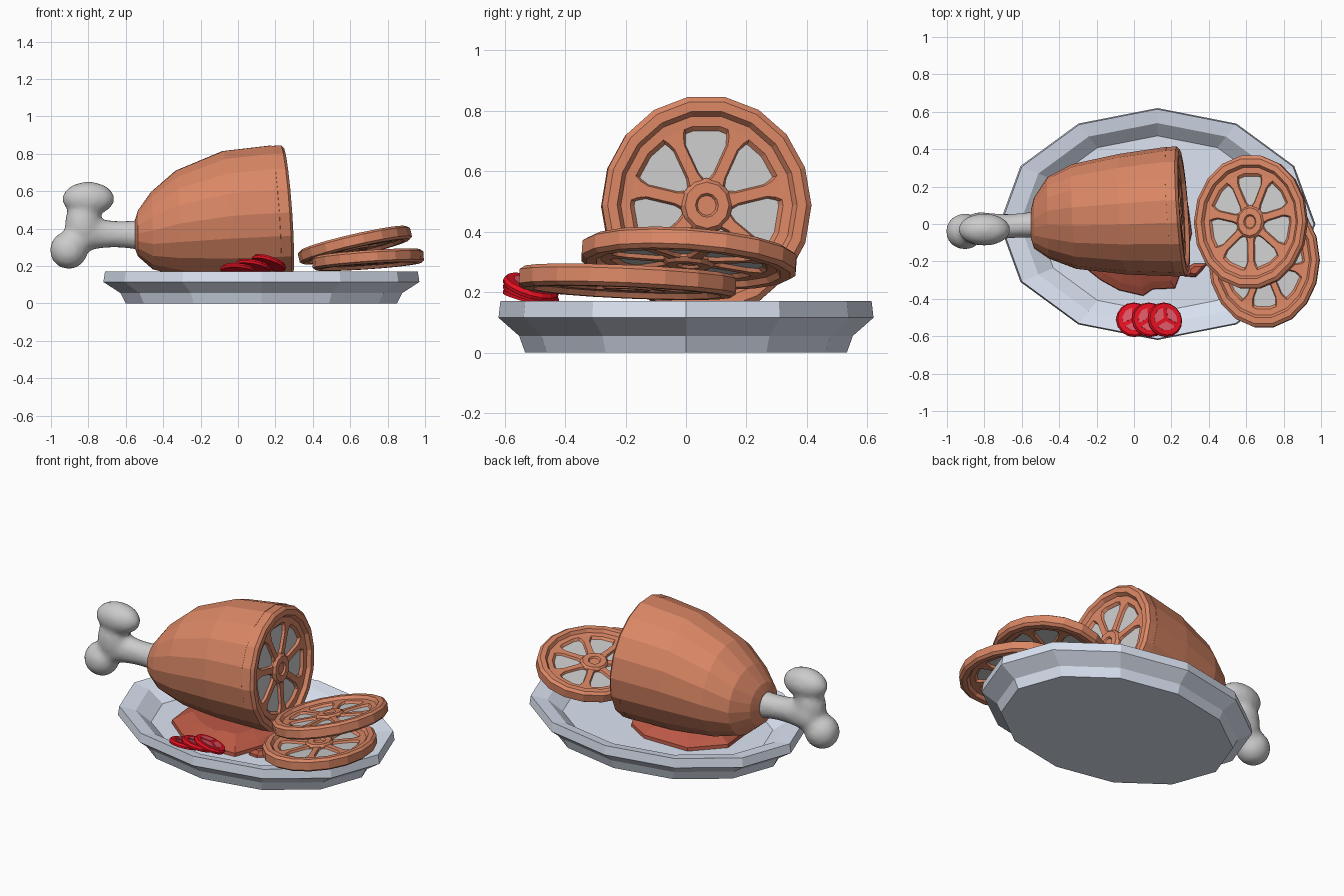
import bpy, bmesh, math
from mathutils import Vector, Matrix, Euler

if "Cube" in bpy.data.objects:
    bpy.data.objects.remove(bpy.data.objects["Cube"])

def mat(name, rgb):
    m = bpy.data.materials.new(name)
    m.diffuse_color = (*rgb, 1)
    m.use_nodes = True
    m.node_tree.nodes["Principled BSDF"].inputs["Base Color"].default_value = m.diffuse_color
    return m

MEAT = mat("meat", (0.70, 0.24, 0.13))
SAUCE = mat("sauce", (0.50, 0.10, 0.06))
CHINA = mat("china", (0.72, 0.78, 0.90))
RED = mat("tomato_red", (0.80, 0.005, 0.015))
PINK = mat("tomato_flesh", (0.75, 0.10, 0.14))

def add(name, verts, faces, material=None, matrix=Matrix()):
    me = bpy.data.meshes.new(name)
    me.from_pydata([matrix @ Vector(v) for v in verts], [], faces)
    bm = bmesh.new()
    bm.from_mesh(me)
    bmesh.ops.recalc_face_normals(bm, faces=bm.faces)
    bm.to_mesh(me)
    bm.free()
    if material:
        me.materials.append(material)
    ob = bpy.data.objects.new(name, me)
    bpy.context.collection.objects.link(ob)
    return ob

def loft(rings, closed=False):
    """Skin a list of rings; cap both ends unless the rings close on themselves."""
    n, k = len(rings[0]), len(rings)
    verts = [p for r in rings for p in r]
    faces = []
    for i in range(k if closed else k - 1):
        a, b = i * n, (i + 1) % k * n
        faces += [(a + j, a + (j + 1) % n, b + (j + 1) % n, b + j) for j in range(n)]
    if not closed:
        faces += [tuple(range(n)), tuple(range((k - 1) * n, k * n))]
    return verts, faces

def circle(rx, ry, z, n, cx=0, cy=0):
    return [(cx + rx * math.cos(2 * math.pi * i / n),
             cy + ry * math.sin(2 * math.pi * i / n), z) for i in range(n)]

def lathe(profile, n, closed=False, sx=1, sy=1):
    return loft([circle(r * sx, r * sy, z, n) for r, z in profile], closed)

def place(x, y, z, rx, ry, rz=0):
    return Matrix.Translation((x, y, z)) @ Euler([math.radians(a) for a in (rx, ry, rz)]).to_matrix().to_4x4()

# Oval plate
add("plate", *lathe([(0.858, 0), (0.89, 0.055), (1, 0.115), (0.99, 0.17),
                     (0.87, 0.155), (0.76, 0.09)], 12, sx=0.845, sy=0.62),
    CHINA, Matrix.Translation((0.125, 0, 0)))

# Wheel-shaped cut of meat: rim, hub, seven spokes and a pale disc
def wheel(name, m, sx, sy, h, start):
    s = m @ Matrix.Diagonal((sx, sy, h, 1))
    half = [(1, 0.65), (0.95, 1), (0.86, 1), (0.82, 0.5), (0.73, 0.45), (0.69, 0.1)]
    add(name + "_rim", *lathe(half + [(r, -z) for r, z in reversed(half)], 18, True), MEAT, s)
    hub = [(0.25, 0.35), (0.21, 0.75), (0.11, 0.75), (0.09, 0.5)]
    add(name + "_hub", *lathe(hub[::-1] + [(r, -z) for r, z in hub], 12), MEAT, s)
    add(name + "_disc", *lathe([(0.75, 0.1), (0.75, -0.1)], 18), None, s)
    outline = [(0.18, 0.10), (0.30, 0.065), (0.58, 0.065), (0.66, 0.10), (0.73, 0.16)]
    outline += [(r, -w) for r, w in reversed(outline)]
    verts, faces = [], []
    for k in range(7):
        a = math.radians(start) + k * 2 * math.pi / 7
        c, d = math.cos(a), math.sin(a)
        v, f = loft([[(r * c - w * t * d, r * d + w * t * c, z) for r, w in outline]
                     for z, t in ((-0.45, 0.75), (-0.1, 1), (0.1, 1), (0.45, 0.75))])
        faces += [tuple(i + len(verts) for i in q) for q in f]
        verts += v
    add(name + "_spokes", verts, faces, MEAT, s)

# Ham body: x, y min/max, z min/max, lean of each ring
stations = [(-0.55, -0.08, 0.08, 0.29, 0.45, 0), (-0.535, -0.13, 0.14, 0.25, 0.50, 0),
            (-0.46, -0.185, 0.25, 0.18, 0.60, 0.02), (-0.32, -0.24, 0.32, 0.14, 0.715, 0.04),
            (-0.06, -0.27, 0.375, 0.115, 0.82, 0.06), (0.20, -0.28, 0.413, 0.12, 0.85, 0.07)]
rings = []
for x, y0, y1, z0, z1, lean in stations:
    ring = circle((y1 - y0) / 2, (z1 - z0) / 2, 0, 18)
    rings.append([(x - lean * (u + v), (y0 + y1) / 2 + u, (z0 + z1) / 2 + v) for u, v, _ in ring])
add("ham_body", *loft(rings), MEAT)

# Cut face of the ham, facing along the leaning axis
axis = Vector((1, 0.07, 0.07)).normalized()
up = (Vector((0, 0, 1)) - axis * axis.z).normalized()
face = Matrix((up.cross(axis), up, axis)).transposed().to_4x4()
wheel("ham_face", Matrix.Translation((0.225, 0.067, 0.485)) @ face, 0.347, 0.365, 0.042, 13)

# Two slices leaning on the plate
wheel("lower_slice", place(0.695, -0.193, 0.234, -2.5, -4), 0.298, 0.364, 0.036, 40)
wheel("upper_slice", place(0.625, 0.01, 0.312, -4, -13), 0.308, 0.36, 0.036, 15)

# Bone: overlapping balls and a shaft fused by remeshing
bm = bmesh.new()
def ball(x, y, z, rx, ry, rz):
    bmesh.ops.create_icosphere(bm, subdivisions=3, radius=1,
        matrix=Matrix.Translation((x, y, z)) @ Matrix.Diagonal((rx, ry, rz, 1)))
ball(-0.80, -0.03, 0.560, 0.142, 0.088, 0.092)
ball(-0.905, -0.04, 0.285, 0.103, 0.098, 0.103)
ball(-0.83, -0.03, 0.42, 0.097, 0.085, 0.14)
for i in range(13):
    t = i / 12
    r = 0.074 + 0.022 * (2 * t - 1) ** 2
    ball(-0.82 + 0.36 * t, -0.02 + 0.02 * t, 0.375 - 0.01 * t, r, r * 0.9, r)
me = bpy.data.meshes.new("bone")
bm.to_mesh(me)
bm.free()
bone = bpy.data.objects.new("bone", me)
bpy.context.collection.objects.link(bone)
mod = bone.modifiers.new("fuse", 'REMESH')
mod.mode = 'VOXEL'
mod.voxel_size = 0.018
mod.use_smooth_shade = True
mod = bone.modifiers.new("soften", 'SMOOTH')
mod.factor, mod.iterations = 0.5, 8

# Sauce pool under the ham and a stray drop
pool = [(-0.33, -0.18), (-0.18, -0.30), (-0.08, -0.355), (0.05, -0.385), (0.10, -0.35),
        (0.22, -0.345), (0.24, -0.29), (0.28, -0.18), (0.31, -0.05), (0.29, 0.10),
        (0.25, 0.18), (0.10, 0.27), (-0.20, 0.27), (-0.36, 0.10)]
add("sauce_pool", *loft([[(x * s, y * s, z) for x, y in pool]
                         for s, z in ((1, 0.085), (0.99, 0.11), (0.88, 0.135), (0.68, 0.17))]), SAUCE)
drop = [(-0.06, -0.035), (0, -0.04), (0.03, -0.01), (0.065, 0.035), (-0.01, 0.035), (-0.05, 0.01)]
add("sauce_drop", *loft([[(0.33 + x * s, -0.245 + y * s, z) for x, y in drop]
                         for s, z in ((1, 0.085), (0.95, 0.105), (0.5, 0.125))]), SAUCE)

# Three fanned tomato slices with three flesh wedges each
for i in range(3):
    m = place(0.0 + 0.083 * i, -0.512, 0.18 + 0.019 * i, -16, 4 + 7 * i)
    add(f"tomato_slice_{i + 1}", *lathe([(0.093, -0.012), (0.096, 0), (0.088, 0.012)], 16), RED, m)
    verts, faces = [], []
    for k in range(3):
        a = math.radians(30 + 120 * k)
        pts = [(0.012 * math.cos(a), 0.012 * math.sin(a))]
        pts += [(0.064 * math.cos(a + b), 0.064 * math.sin(a + b)) for b in (-0.88, -0.3, 0.3, 0.88)]
        v, f = loft([[(x, y, z) for x, y in pts] for z in (0.008, 0.0145)])
        faces += [tuple(j + len(verts) for j in q) for q in f]
        verts += v
    add(f"tomato_flesh_{i + 1}", verts, faces, PINK, m)
